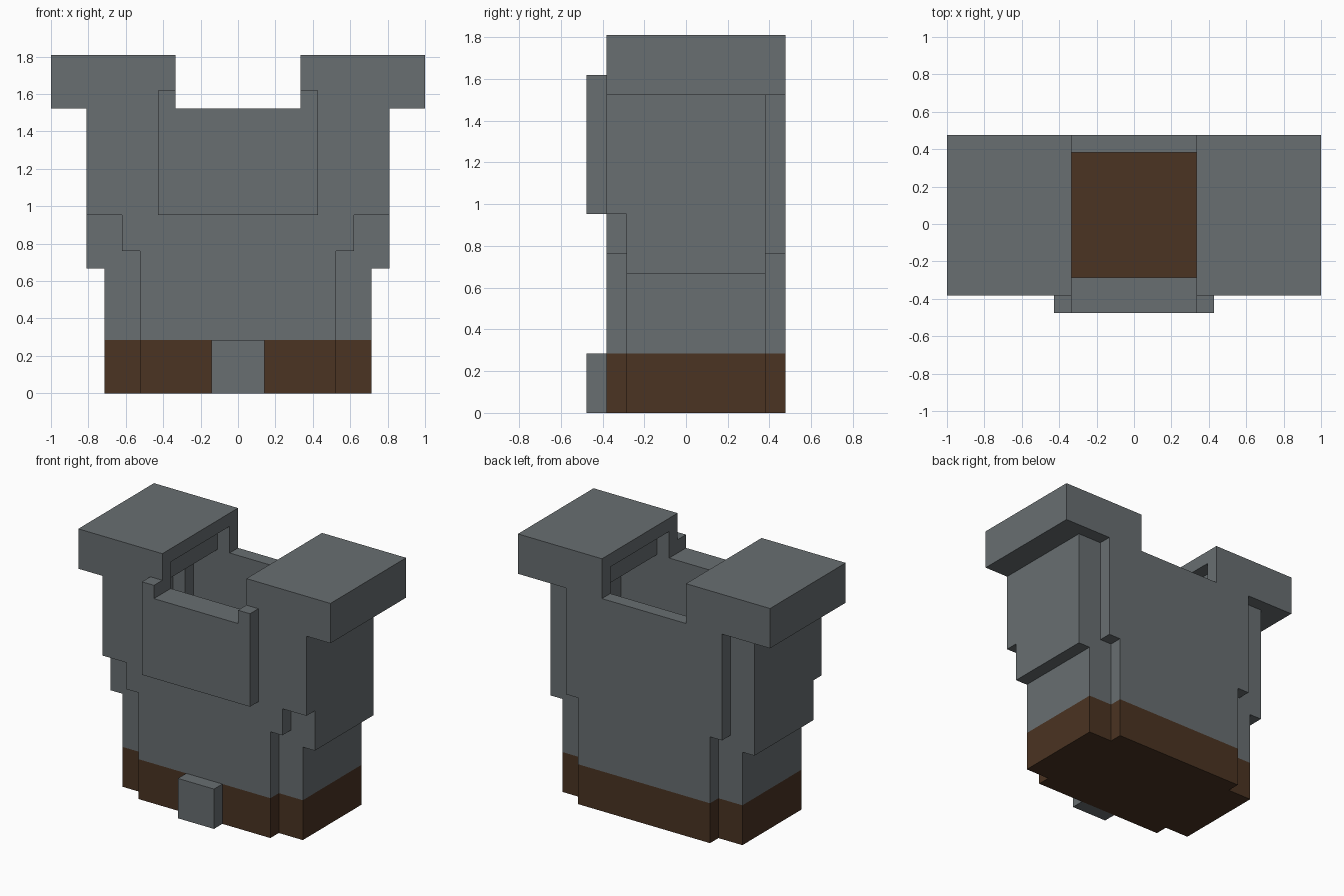
import bpy, bmesh
from mathutils import Vector

cube = bpy.data.objects.get("Cube")
if cube:
    bpy.data.objects.remove(cube, do_unlink=True)

UNIT = 2 / 21      # edge of one building block
BAND = 3           # height of the leather band, in blocks


def material(name, rgb):
    mat = bpy.data.materials.new(name)
    mat.use_nodes = True
    color = (*rgb, 1)
    mat.diffuse_color = color
    bsdf = mat.node_tree.nodes["Principled BSDF"]
    bsdf.inputs["Base Color"].default_value = color
    bsdf.inputs["Roughness"].default_value = 0.9
    return mat


STEEL = material("steel_grey", (0.138, 0.156, 0.165))
LEATHER = material("leather_brown", (0.069, 0.033, 0.016))

# Each part: solid boxes and hollowed boxes, mirrored in x.
# A box is (inner x, outer x, y from, y to, z from, z to) in blocks.
PARTS = {
    "torso_shell": (
        [(0, 8.5, -4, -3, 10, 16),    # front wall, stepping inward
         (0, 6.5, -4, -3, 8, 10),
         (0, 5.5, -4, -3, 0, 8),
         (0, 8.5, -3, 4, 7, 16),      # sides
         (0, 7.5, -3, 4, 0, 7),
         (0, 6.5, 4, 5, 8, 16),       # back wall
         (0, 5.5, 4, 5, 0, 8)],
        [(0, 6.5, -2, 3, 1, 8),       # lower hollow
         (0, 5.5, -3, 4, 1, 8),
         (0, 7.5, -2, 3, 8, 10),      # upper hollow
         (0, 7.5, -3, 3, 10, 16),
         (0, 6.5, -3, 4, 8, 16)]),
    "shoulder_guards": (
        [(3.5, 10.5, -4, 5, 16, 19)],
        [(3.5, 4.5, -3, 4, 16, 18)]),
    "chest_plate": (
        [(0, 4.5, -5, -4, 10, 16),
         (3.5, 4.5, -5, -4, 16, 17)],
        []),
    "belt_buckle": (
        [(0, 1.5, -5, -4, 0, 3)],
        []),
}


def inside(cell, boxes):
    x, y, z = abs(cell[0]), cell[1] + 0.5, cell[2] + 0.5
    return any(a <= x < b and c < y < d and e < z < f
               for a, b, c, d, e, f in boxes)


# Fill the block grid, so touching parts share no hidden faces
filled = {}
for x in range(-10, 11):
    for y in range(-5, 5):
        for z in range(19):
            for name, (solid, hollow) in PARTS.items():
                if inside((x, y, z), solid) and not inside((x, y, z), hollow):
                    filled[x, y, z] = name


def build(name):
    bm = bmesh.new()
    for cell, owner in filled.items():
        if owner != name:
            continue
        centre = Vector(cell) + Vector((0, 0.5, 0.5))
        for axis in range(3):
            for sign in (-1, 1):
                normal = Vector((0, 0, 0))
                normal[axis] = sign
                neighbour = tuple(int(v) for v in Vector(cell) + normal)
                if neighbour in filled:
                    continue
                u = Vector((0, 0, 0))
                u[(axis + 1) % 3] = 0.5
                v = normal.cross(u)
                mid = centre + normal / 2
                corners = (mid - u - v, mid + u - v, mid + u + v, mid - u + v)
                face = bm.faces.new([bm.verts.new(p * UNIT) for p in corners])
                # leather band around the foot of the shell, inside and out
                face.material_index = int(name == "torso_shell" and cell[2] < BAND)
    bmesh.ops.remove_doubles(bm, verts=bm.verts, dist=UNIT / 100)
    bmesh.ops.dissolve_limit(bm, angle_limit=0.01, verts=bm.verts,
                             edges=bm.edges, delimit={'MATERIAL'})
    mesh = bpy.data.meshes.new(name)
    bm.to_mesh(mesh)
    bm.free()
    mesh.materials.append(STEEL)
    if name == "torso_shell":
        mesh.materials.append(LEATHER)
    obj = bpy.data.objects.new(name, mesh)
    bpy.context.collection.objects.link(obj)


for part in PARTS:
    build(part)
